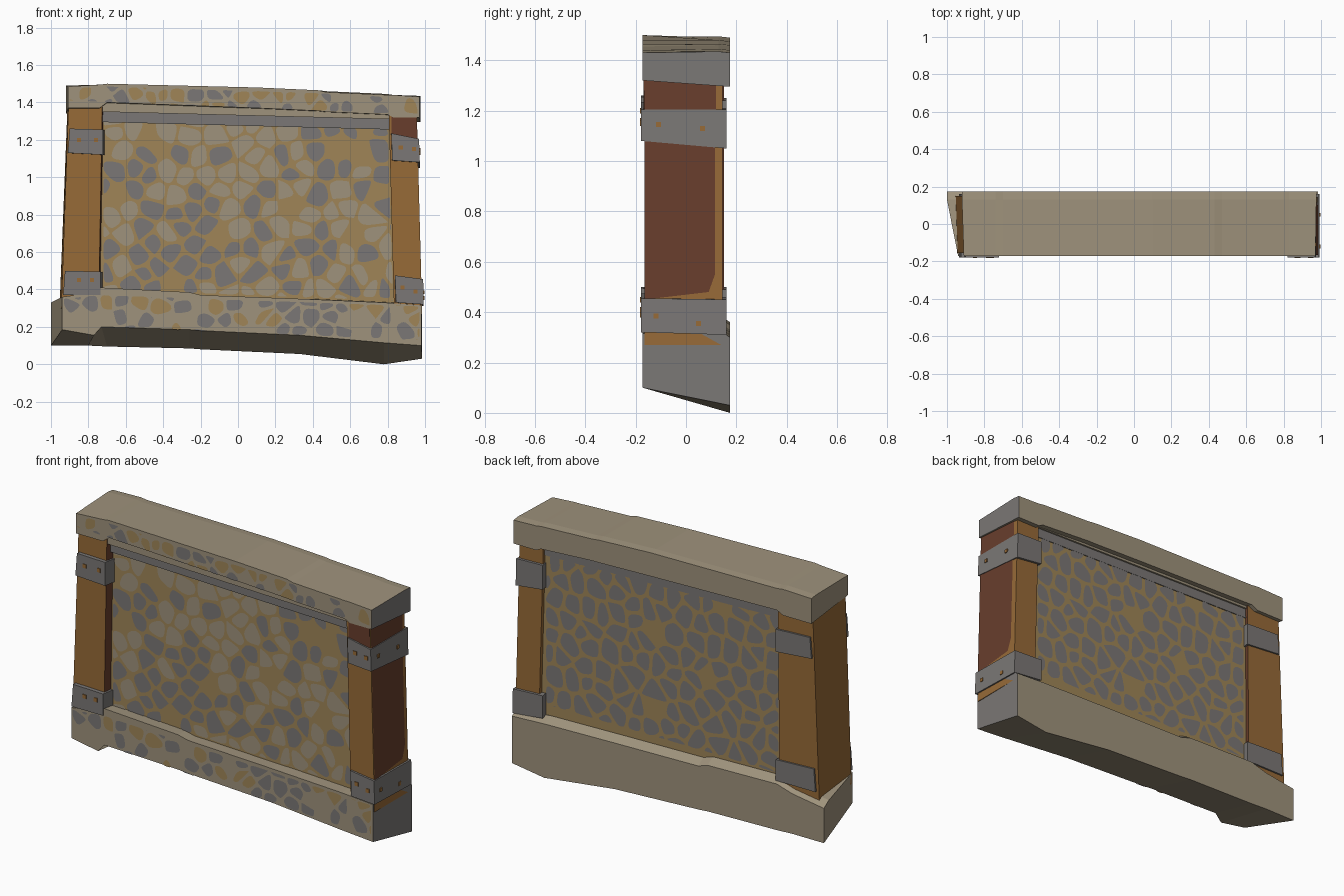
import bpy, bmesh, random
from mathutils import Vector

if "Cube" in bpy.data.objects:
    bpy.data.objects.remove(bpy.data.objects["Cube"])

random.seed(7)

def mat(name, r, g, b):
    m = bpy.data.materials.new(name)
    m.diffuse_color = [(c / 255) ** 2.2 for c in (r, g, b)] + [1]
    m.use_nodes = True
    m.node_tree.nodes["Principled BSDF"].inputs["Base Color"].default_value = m.diffuse_color
    return m

STONE = mat("beige_stone", 157, 145, 123)
GREY = mat("grey_metal", 122, 119, 117)
WOOD = mat("orange_wood", 150, 106, 58)
BROWN = mat("dark_brown_wood", 104, 64, 48)
TAN = mat("tan_plaster", 158, 132, 88)

def finish(name, bm, mats, rule=None, recalc=True):
    if recalc:
        bmesh.ops.recalc_face_normals(bm, faces=bm.faces)
    bm.normal_update()
    if rule:
        for f in bm.faces:
            f.material_index = rule(f)
    me = bpy.data.meshes.new(name)
    bm.to_mesh(me)
    bm.free()
    for m in mats:
        me.materials.append(m)
    ob = bpy.data.objects.new(name, me)
    bpy.context.collection.objects.link(ob)
    return ob

def loft(name, sections, mats, rule=None):
    bm = bmesh.new()
    rings = [[bm.verts.new(p) for p in s] for s in sections]
    n = len(rings[0])
    for a, b in zip(rings, rings[1:]):
        for i in range(n):
            j = (i + 1) % n
            bm.faces.new((a[i], a[j], b[j], b[i]))
    bm.faces.new(rings[0])
    bm.faces.new(rings[-1])
    return finish(name, bm, mats, rule)

def slab(name, outline, yf, yb, mats, rule=None, back=None):
    """Front outline (x, z) joined to a back outline."""
    return loft(name, [[(x, yf, z) for x, z in outline],
                       [(x, yb, z) for x, z in (back or outline)]], mats, rule)

def right_end(f):
    return 1 if f.normal.x > 0.8 else 0

# Stone beams: x front, x back, bottom front, top front, bottom back, top back
def beam(name, stations, lip):
    secs = []
    for xf, xb, bf, tf, bb, tb in stations:
        secs.append([(xf, -.172, bf), (xf, -.172, tf), (xb, .13, tb + lip),
                     (xb, .175, tb), (xb, .175, bb)])
    return loft(name, secs, [STONE, GREY], right_end)

beam("bottom_beam", [
    (-.94, -1.0, .185, .36, .10, .30), (-.77, -.80, .155, .385, .10, .33),
    (-.73, -.70, .20, .41, .095, .36), (-.26, -.26, .185, .385, .085, .35),
    (-.20, -.20, .18, .37, .08, .33), (.33, .33, .155, .35, .055, .32),
    (.78, .78, .115, .33, .0, .31), (.98, .985, .10, .315, .03, .30)], .03)
beam("top_beam", [
    (-.91, -.92, 1.37, 1.485, 1.34, 1.485), (-.74, -.74, 1.37, 1.495, 1.34, 1.49),
    (-.70, -.70, 1.40, 1.50, 1.36, 1.485), (.10, .10, 1.37, 1.48, 1.34, 1.475),
    (.43, .43, 1.355, 1.465, 1.33, 1.46), (.47, .47, 1.35, 1.455, 1.33, 1.455),
    (.80, .80, 1.335, 1.44, 1.31, 1.44), (.83, .83, 1.32, 1.44, 1.295, 1.435),
    (.97, .975, 1.32, 1.43, 1.295, 1.43)], .005)

# Wooden posts
slab("left_post", [(-.945, .30), (-.745, .30), (-.725, 1.42), (-.905, 1.42)], -.155, .15,
     [WOOD, BROWN], right_end,
     back=[(-.955, .28), (-.70, .28), (-.69, 1.42), (-.91, 1.42)])
slab("right_post", [(.835, .27), (.985, .27), (.955, 1.38), (.805, 1.38)], -.165, .145, [WOOD])

def side_x(z):
    return .989 - (z - .27) * .027

# Dark painted patches on the right post
def side_patch(name, pts):
    bm = bmesh.new()
    bm.faces.new([bm.verts.new((side_x(z), y, z)) for y, z in pts])
    finish(name, bm, [BROWN], recalc=False)

side_patch("side_patch_main", [(-.165, .45), (.09, .48), (.115, .55), (.115, 1.08), (-.165, 1.10)])
side_patch("side_patch_top", [(-.165, 1.20), (.12, 1.20), (.12, 1.31), (-.165, 1.34)])
slab("front_patch_top", [(.82, 1.22), (.957, 1.2), (.955, 1.33), (.82, 1.33)], -.168, -.164, [BROWN])

# Metal bands with rivets
def band(name, outline, back, rivets):
    slab(name, outline, -.178, .16, [GREY], back=back)
    for i, (x, z) in enumerate(rivets):
        r = .011
        slab(f"{name}_rivet_{i}", [(x - r, z - r), (x + r, z - r), (x + r, z + r), (x - r, z + r)],
             -.182, -.177, [WOOD])

band("upper_left_band", [(-.91, 1.13), (-.722, 1.12), (-.722, 1.255), (-.90, 1.26)],
     [(-.91, 1.13), (-.68, 1.11), (-.68, 1.24), (-.90, 1.25)], [(-.85, 1.2), (-.76, 1.2)])
band("lower_left_band", [(-.935, .37), (-.735, .37), (-.735, .495), (-.925, .50)],
     [(-.935, .37), (-.68, .37), (-.68, .49), (-.925, .50)], [(-.85, .45), (-.78, .45)])
band("upper_right_band", [(.825, 1.09), (.972, 1.08), (.968, 1.205), (.82, 1.235)],
     [(.80, 1.07), (.972, 1.05), (.968, 1.205), (.80, 1.21)], [(.87, 1.16), (.94, 1.15)])
band("lower_right_band", [(.845, .33), (.993, .32), (.99, .455), (.84, .475)],
     [(.80, .33), (.993, .31), (.99, .45), (.80, .46)], [(.88, .41), (.95, .39)])
for i, (y, z, x) in enumerate([(-.11, 1.145, .971), (.065, 1.13, .971),
                               (-.12, .385, .992), (.05, .355, .992)]):
    bpy.ops.mesh.primitive_cube_add(size=.02, location=(x, y, z))
    ob = bpy.context.object
    ob.name = f"side_rivet_{i}"
    ob.scale.x = .4
    ob.data.materials.append(WOOD)

# Plaster panel and the stepped lintel above it
slab("panel", [(-.75, .30), (.86, .30), (.86, 1.37), (-.75, 1.37)], -.105, .125, [TAN])
slab("upper_lintel", [(-.73, 1.35), (.82, 1.31), (.82, 1.35), (-.73, 1.41)], -.15, .14, [STONE])
slab("lower_lintel", [(-.73, 1.295), (.82, 1.255), (.82, 1.33), (-.73, 1.38)], -.125, .13, [GREY])

# Cobble pattern: shrunken, rounded cells laid as thin patches
def clip(poly, n, c):
    out = []
    for p, q in zip(poly, poly[1:] + poly[:1]):
        dp, dq = p.dot(n) - c, q.dot(n) - c
        if dp <= 0:
            out.append(p)
        if dp * dq < 0:
            out.append(p.lerp(q, dp / (dp - dq)))
    return out

def cobbles(name, region, y, cell, choices, back=False):
    """choices: (material or None, weight, gap)"""
    region = [Vector(p) for p in region]
    x0, x1 = min(p.x for p in region), max(p.x for p in region)
    z0, z1 = min(p.y for p in region), max(p.y for p in region)
    nx, nz = round((x1 - x0) / cell), max(1, round((z1 - z0) / cell))
    seeds = [Vector((x0 + (i + .5 + .5 * (k % 2) + random.uniform(-.38, .38)) * cell,
                     z0 + (k + .5 + random.uniform(-.38, .38)) * (z1 - z0) / nz))
             for i in range(-1, nx + 1) for k in range(-1, nz + 1)]
    mats = [c[0] for c in choices if c[0]]
    bm = bmesh.new()
    for s in seeds:
        m, _, gap = random.choices(choices, [c[1] for c in choices])[0]
        if m is None:
            continue
        poly = region
        for t in seeds:
            d = t - s
            if 0 < d.length < cell * 3 and poly:
                n = d.normalized()
                poly = clip(poly, n, n.dot((s + t) / 2) - gap)
        if len(poly) < 3:
            continue
        for _ in range(2):
            poly = [p.lerp(q, w) for p, q in zip(poly, poly[1:] + poly[:1]) for w in (.22, .78)]
        if back:
            poly = poly[::-1]
        f = bm.faces.new([bm.verts.new((p.x, y, p.y)) for p in poly])
        f.material_index = mats.index(m)
    finish(name, bm, mats, recalc=False)

cobbles("front_cobbles", [(-.72, .40), (.83, .34), (.80, 1.26), (-.72, 1.30)], -.109, .105,
        [(GREY, .40, .009), (STONE, .48, .007), (None, .12, 0)])
cobbles("back_cobbles", [(-.68, .40), (.80, .40), (.80, 1.27), (-.68, 1.30)], .129, .11,
        [(GREY, .95, .010), (None, .05, 0)], back=True)
# Worn patches on the beam fronts
worn = [(GREY, .38, .008), (TAN, .3, .008), (None, .32, 0)]
cobbles("bottom_beam_patches", [(-.93, .21), (.97, .13), (.97, .31), (-.74, .37), (-.93, .35)],
        -.175, .095, worn)
cobbles("top_beam_patches", [(-.9, 1.41), (.96, 1.335), (.96, 1.42), (.43, 1.45), (-.7, 1.485),
                             (-.9, 1.475)], -.175, .085, worn)
